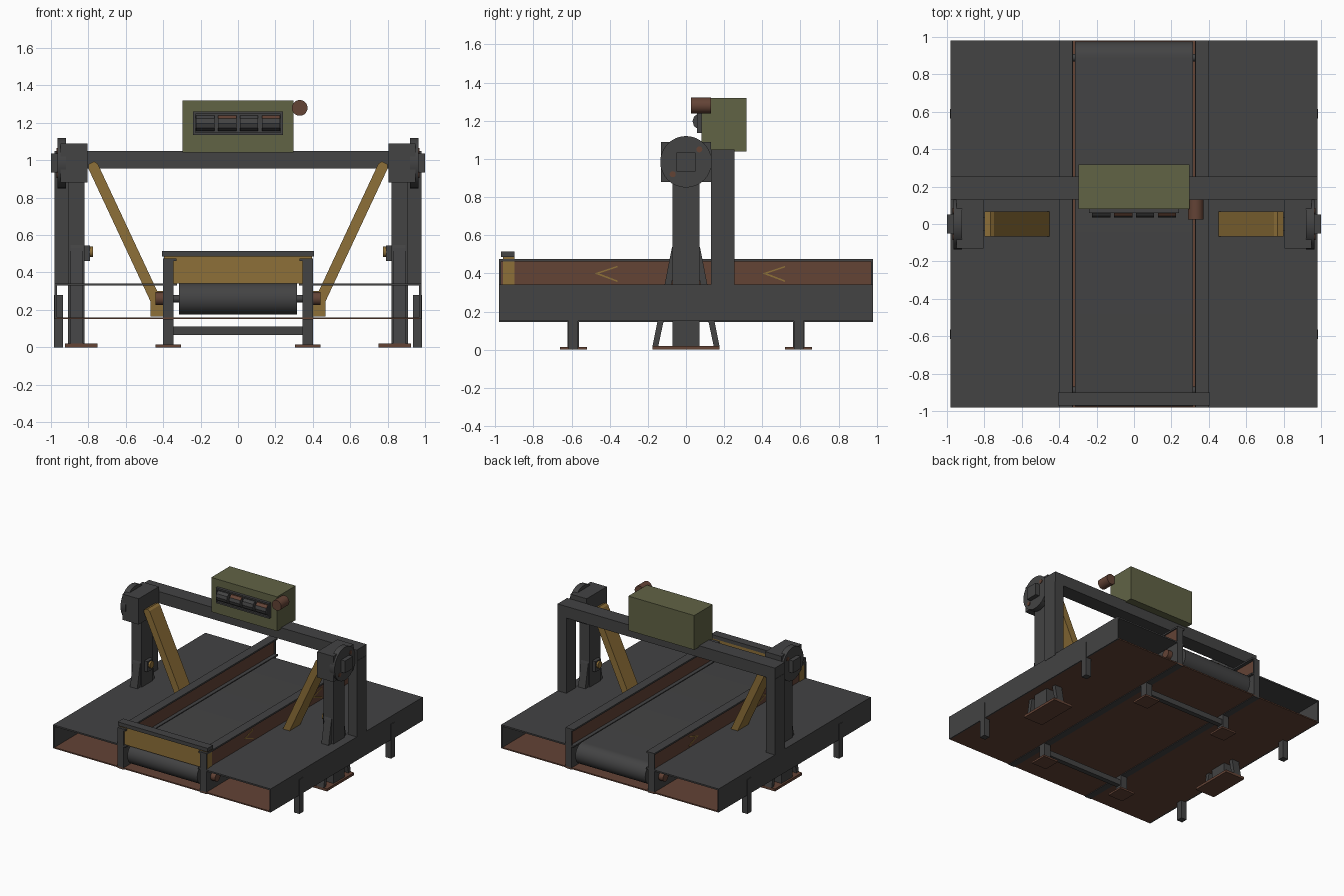
import bpy, bmesh, math
from mathutils import Vector, Matrix

cube = bpy.data.objects.get("Cube")
if cube:
    bpy.data.objects.remove(cube, do_unlink=True)


def material(name, rgb):
    m = bpy.data.materials.new(name)
    m.use_nodes = True
    m.diffuse_color = (*rgb, 1)
    m.node_tree.nodes["Principled BSDF"].inputs["Base Color"].default_value = (*rgb, 1)
    return m


STEEL = material("dark steel", (0.056, 0.056, 0.057))
RUST = material("rust brown", (0.125, 0.056, 0.036))
OCHRE = material("ochre paint", (0.27, 0.16, 0.04))
OLIVE = material("olive paint", (0.12, 0.125, 0.06))


def finish(name, bm, mats, smooth=False):
    bmesh.ops.recalc_face_normals(bm, faces=bm.faces)
    mesh = bpy.data.meshes.new(name)
    bm.to_mesh(mesh)
    bm.free()
    ob = bpy.data.objects.new(name, mesh)
    bpy.context.collection.objects.link(ob)
    for m in mats:
        mesh.materials.append(m)
    if smooth:
        bpy.ops.object.select_all(action='DESELECT')
        ob.select_set(True)
        bpy.context.view_layer.objects.active = ob
        bpy.ops.object.shade_smooth_by_angle(angle=math.radians(35))
    return ob


def box(name, x, y, z, mat):
    """Box from three (low, high) ranges."""
    bm = bmesh.new()
    size = [abs(r[1] - r[0]) for r in (x, y, z)]
    mid = Vector([(r[0] + r[1]) / 2 for r in (x, y, z)])
    bmesh.ops.create_cube(bm, size=1, matrix=Matrix.Translation(mid) @ Matrix.Diagonal((*size, 1)))
    return finish(name, bm, [mat])


def prism(name, pts, axis, lo, hi, mat, smooth=False):
    """Profile extruded along x (points are y, z) or along y (points are x, z)."""
    bm = bmesh.new()
    if axis == 'x':
        vs = [bm.verts.new((lo, a, b)) for a, b in pts]
        step = (hi - lo, 0, 0)
    else:
        vs = [bm.verts.new((a, lo, b)) for a, b in pts]
        step = (0, hi - lo, 0)
    face = bm.faces.new(vs)
    new = bmesh.ops.extrude_face_region(bm, geom=[face], use_keep_orig=True)
    moved = [g for g in new["geom"] if isinstance(g, bmesh.types.BMVert)]
    bmesh.ops.translate(bm, verts=moved, vec=step)
    return finish(name, bm, [mat], smooth)


def ring(a, b, r, n=32, start=0.0, sweep=math.tau):
    count = n if sweep == math.tau else n + 1
    return [(a + r * math.cos(start + sweep * i / n), b + r * math.sin(start + sweep * i / n))
            for i in range(count)]


def rod(name, axis, a, b, r, lo, hi, mat, n=32):
    return prism(name, ring(a, b, r, n), axis, lo, hi, mat, True)


# Conveyor belt wrapped round its two end drums
END, ROLL, AXLE = 0.89, 0.085, 0.26
belt = ring(END, AXLE, ROLL, 20, -math.pi / 2, math.pi) + ring(-END, AXLE, ROLL, 20, math.pi / 2, math.pi)
prism("belt", belt, 'x', -0.315, 0.315, STEEL, True)

# Base pan below everything
box("base_pan", (-0.97, 0.97), (-0.98, 0.98), (0.15, 0.16), RUST)

# End gate
box("gate_panel", (-0.395, 0.395), (-0.96, -0.90), (0.34, 0.485), OCHRE)
box("gate_cap", (-0.405, 0.405), (-0.97, -0.90), (0.485, 0.515), STEEL)

# Conveyor cross bars
for y in (-0.59, 0.59):
    box("leg_crossbar", (-0.35, 0.35), (y - 0.02, y + 0.02), (0.065, 0.11), STEEL)

# Portal beam
box("portal_beam", (-0.98, 0.98), (0.13, 0.255), (0.955, 1.05), STEEL)

for side, s in (("left", 1), ("right", -1)):
    def sbox(name, x, y, z, mat):
        return box(f"{side}_{name}", (s * x[0], s * x[1]), y, z, mat)

    def srod(name, a, b, r, lo, hi, mat, n=32):
        return rod(f"{side}_{name}", 'x', a, b, r, s * lo, s * hi, mat, n)

    # Side deck, open at both ends
    sbox("deck_top", (0.325, 0.98), (-0.98, 0.98), (0.33, 0.342), STEEL)
    sbox("deck_wall", (0.968, 0.98), (-0.98, 0.98), (0.15, 0.342), STEEL)

    # Conveyor rail with guard and lip
    sbox("rail_web", (0.345, 0.40), (-0.98, 0.98), (0.145, 0.342), STEEL)
    sbox("guard", (0.355, 0.39), (-0.975, 0.975), (0.34, 0.462), RUST)
    sbox("guard_lip", (0.328, 0.40), (-0.98, 0.98), (0.462, 0.475), STEEL)
    for y in (-0.975, 0.975):
        sbox("guard_end", (0.345, 0.40), (y - 0.005, y + 0.005), (0.34, 0.465), STEEL)

    # Chevron marks on the guard
    for y in (-0.48, 0.40):
        chevron = [(y, 0.40), (y + 0.12, 0.44), (y + 0.12, 0.432),
                   (y + 0.025, 0.40), (y + 0.12, 0.363), (y + 0.12, 0.355)]
        prism(f"{side}_chevron", chevron, 'x', s * 0.39, s * 0.394, OCHRE)

    for y in (-0.59, 0.59):
        # Conveyor legs with feet, and plain outer posts
        sbox("conveyor_leg", (0.345, 0.40), (y - 0.03, y + 0.03), (0.01, 0.16), STEEL)
        sbox("conveyor_foot", (0.305, 0.44), (y - 0.07, y + 0.07), (0, 0.015), RUST)
        sbox("deck_post", (0.935, 0.985), (y - 0.025, y + 0.025), (0, 0.28), STEEL)

    # Drum axles and bearings
    for y in (-END, END):
        srod("drum_axle", y, AXLE, 0.02, 0.30, 0.42, STEEL, 16)
        srod("axle_bearing", y, AXLE, 0.035, 0.40, 0.44, RUST, 16)

    # Main column with splayed stays and foot
    sbox("column", (0.82, 0.91), (-0.07, 0.07), (0.01, 0.90), STEEL)
    for d in (1, -1):
        stay = [(d * 0.06, 0.58), (d * 0.075, 0.53), (d * 0.175, 0.02), (d * 0.145, 0.02), (d * 0.06, 0.42)]
        prism(f"{side}_stay", stay, 'x', s * 0.83, s * 0.895, STEEL)
    sbox("column_foot", (0.75, 0.925), (-0.175, 0.175), (0, 0.02), RUST)

    # Latch on the inner side of the column
    sbox("latch", (0.79, 0.82), (-0.035, 0.035), (0.46, 0.545), STEEL)
    srod("latch_knob", 0, 0.51, 0.028, 0.775, 0.79, OCHRE, 16)

    # Portal post
    sbox("portal_post", (0.90, 0.982), (0.13, 0.255), (0.33, 0.96), STEEL)

    # Pivot housing, disc, square shaft end and bolts
    sbox("pivot_housing", (0.805, 0.95), (-0.13, 0.13), (0.88, 1.09), STEEL)
    srod("pivot_disc", 0, 0.985, 0.135, 0.92, 0.965, STEEL)
    sbox("shaft_end", (0.96, 1.0), (-0.05, 0.05), (0.935, 1.035), STEEL)
    for y, z in ((0.07, 1.05), (-0.07, 0.92)):
        srod("disc_bolt", y, z, 0.016, 0.96, 0.97, RUST, 12)

    # Swing arm with rounded top, socketed at the rail
    top, foot = Vector((0.775, 0.968)), Vector((0.43, 0.23))
    along = (top - foot).normalized()
    across = Vector((along.y, -along.x)) * 0.028
    arm = [foot - across, foot + across, top + across,
           top + across * 0.6 + along * 0.02, top - across * 0.6 + along * 0.02, top - across]
    prism(f"{side}_swing_arm", [(s * p.x, p.y) for p in arm], 'y', -0.068, 0.068, OCHRE)
    sbox("arm_socket", (0.402, 0.468), (-0.068, 0.068), (0.165, 0.30), OCHRE)

# Counter box with raised frame
box("counter_box", (-0.297, 0.297), (0.08, 0.318), (1.04, 1.32), OLIVE)
box("counter_recess", (-0.24, 0.24), (0.074, 0.082), (1.135, 1.26), STEEL)
for z in (1.135, 1.247):
    box("counter_frame", (-0.24, 0.24), (0.058, 0.08), (z, z + 0.013), STEEL)
for x in (-0.24, 0.228):
    box("counter_frame", (x, x + 0.012), (0.058, 0.08), (1.135, 1.26), STEEL)

# Counter drums, some with a rust band on the upper facets
for i in range(4):
    x = -0.175 + i * 0.117
    drum = rod("counter_drum", 'x', 0.077, 1.197, 0.043, x - 0.049, x + 0.049, STEEL, 10)
    drum.data.materials.append(RUST)
    for f in drum.data.polygons:
        if i % 2 and f.normal.z > 0.5:
            f.material_index = 1

# Side knob
rod("side_knob", 'y', 0.33, 1.28, 0.042, 0.025, 0.13, RUST, 20)
